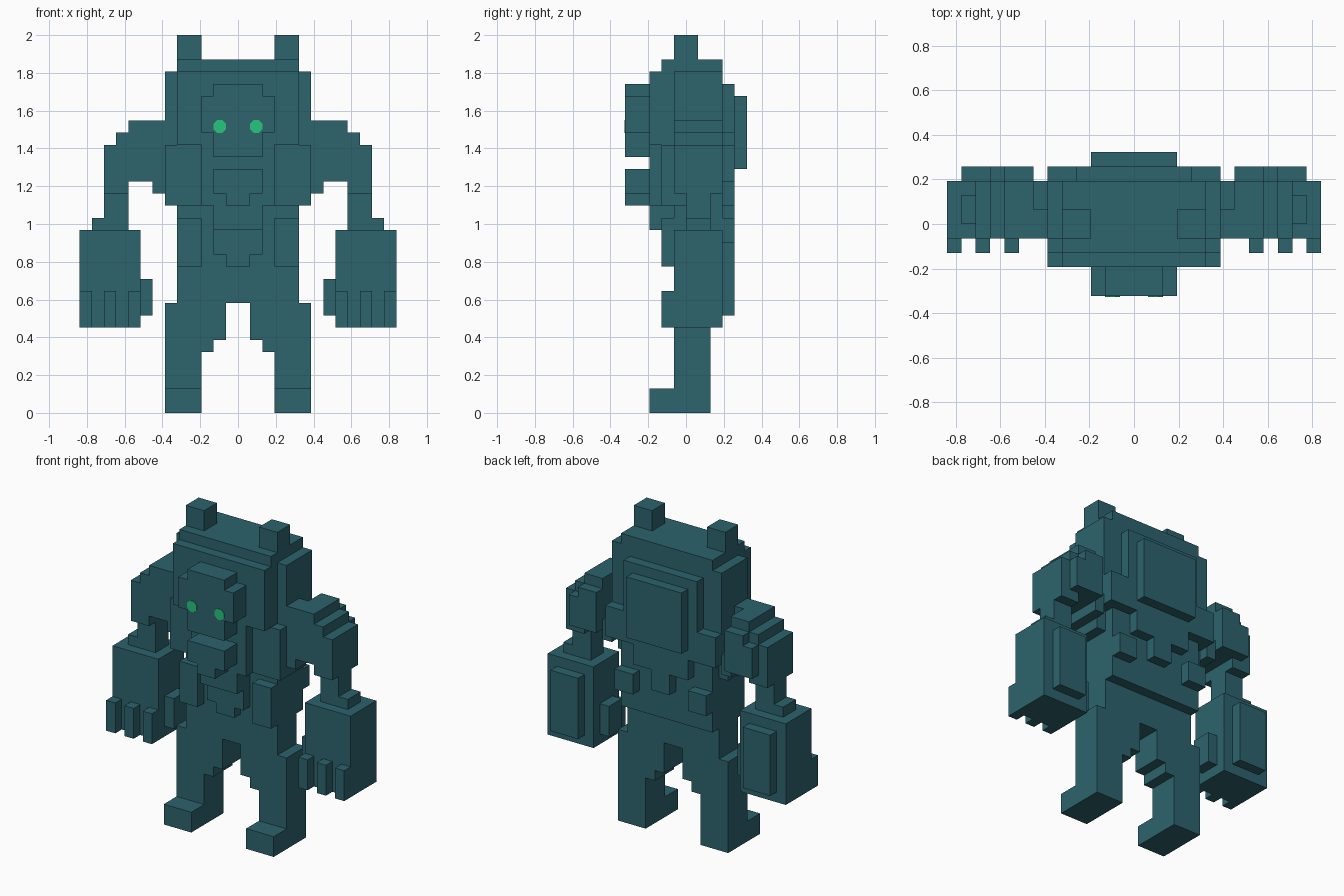
import bpy, bmesh, math
from mathutils import Matrix

if "Cube" in bpy.data.objects:
    bpy.data.objects.remove(bpy.data.objects["Cube"], do_unlink=True)

V = 2 / 31  # size of one block


def material(name, rgb):
    m = bpy.data.materials.new(name)
    m.use_nodes = True
    m.diffuse_color = (*rgb, 1)
    m.node_tree.nodes["Principled BSDF"].inputs["Base Color"].default_value = (*rgb, 1)
    return m


TEAL = material("dark teal", (0.026, 0.125, 0.155))
GREEN = material("eye green", (0.02, 0.56, 0.20))


def finish(name, bm, mat):
    mesh = bpy.data.meshes.new(name)
    bm.to_mesh(mesh)
    bm.free()
    mesh.materials.append(mat)
    ob = bpy.data.objects.new(name, mesh)
    bpy.context.collection.objects.link(ob)
    return ob


def part(name, *boxes):
    """Boxes given in blocks as x0, x1, y0, y1, z0, z1."""
    bm = bmesh.new()
    for x0, x1, y0, y1, z0, z1 in boxes:
        centre = Matrix.Translation(((x0 + x1) * V / 2, (y0 + y1) * V / 2, (z0 + z1) * V / 2))
        size = Matrix.Diagonal(((x1 - x0) * V, (y1 - y0) * V, (z1 - z0) * V, 1))
        bmesh.ops.create_cube(bm, size=1, matrix=centre @ size)
    return finish(name, bm, TEAL)


def pair(name, *boxes):
    part("left_" + name, *boxes)
    part("right_" + name, *[(-b[1], -b[0], *b[2:]) for b in boxes])


# Hood and ears
part("hood", (-5, 5, -3, 3, 22, 28), (-5, 5, -2, 3, 28, 29))
pair("ear", (3, 5, -1, 1, 29, 31))
pair("hood_side", (5, 6, -1, 3, 19, 28))

# Face and jaw
part("face", (-3, 3, -5, -3, 23, 26), (-2, 2, -5, -3, 26, 27), (-2, 2, -5, -3, 21, 23))
part("jaw", (-2, 2, -5, -3, 18, 20), (-1, 1, -5, -3, 17, 18))

# Torso, chest and belly
part("torso", (-5, 5, -1, 3, 14, 22), (-5, 5, -1, 2, 9, 14))
part("chest", (-3, 3, -3, -1, 17, 22), (-2, 2, -3, -1, 15, 17))
part("belly", (-2, 2, -2, -1, 13, 15), (-1, 1, -2, -1, 12, 13))
pair("pectoral", (3, 6, -2, -1, 18, 22), (3, 5, -2, -1, 17, 18), (5, 6, -2, 2, 17, 19))
pair("hip_plate", (3, 5, -2, -1, 12, 16))

# Back armour
part("back_plate", (-4, 4, 3, 4, 19, 27), (-3, 3, 4, 5, 20, 26))
part("lower_back", (-3, 3, 3, 4, 17, 19), (-1, 1, 3, 4, 15, 17), (-3, 3, 2, 3, 12, 14))
pair("back_rib", (4, 6, 3, 4, 19, 22), (3, 5, 3, 4, 14, 16), (3, 5, 2, 3, 12, 14))

# Arms, stepped at the shoulder
pair("upper_arm", (6, 7, -1, 1, 18, 24), (6, 7, 1, 3, 18, 20), (7, 9, -1, 3, 19, 24),
     (9, 10, -1, 3, 18, 23), (10, 11, -1, 3, 18, 22))
pair("shoulder_plate", (7, 9, 3, 4, 19, 23), (9, 10, 3, 4, 19, 22))
pair("forearm", (9, 11, 0, 2, 15, 18), (11, 12, 0, 2, 15, 16))

# Hands
pair("hand", (8, 13, -1, 3, 7, 15))
pair("hand_plate", (9, 12, 3, 4, 8, 14))
pair("thumb", (7, 8, 0, 2, 8, 11))
pair("fingers", *[(x, x + 1, -2, -1, 7, 10) for x in (8, 10, 12)])

# Legs, stepped on the inside, and feet
pair("leg", (1, 6, -1, 2, 6, 9), (2, 6, -1, 2, 5, 6), (3, 6, -1, 2, 2, 5))
pair("foot", (3, 6, -3, 2, 0, 2))

# Eyes: thin eight-sided plates
for side, name in ((1, "left_eye"), (-1, "right_eye")):
    bm = bmesh.new()
    place = (Matrix.Translation((side * 1.5 * V, -5 * V, 23.5 * V))
             @ Matrix.Rotation(math.pi / 2, 4, "X") @ Matrix.Rotation(math.pi / 8, 4, "Z"))
    bmesh.ops.create_cone(bm, cap_ends=True, segments=8, radius1=0.037, radius2=0.037,
                          depth=0.008, matrix=place)
    finish(name, bm, GREEN)
